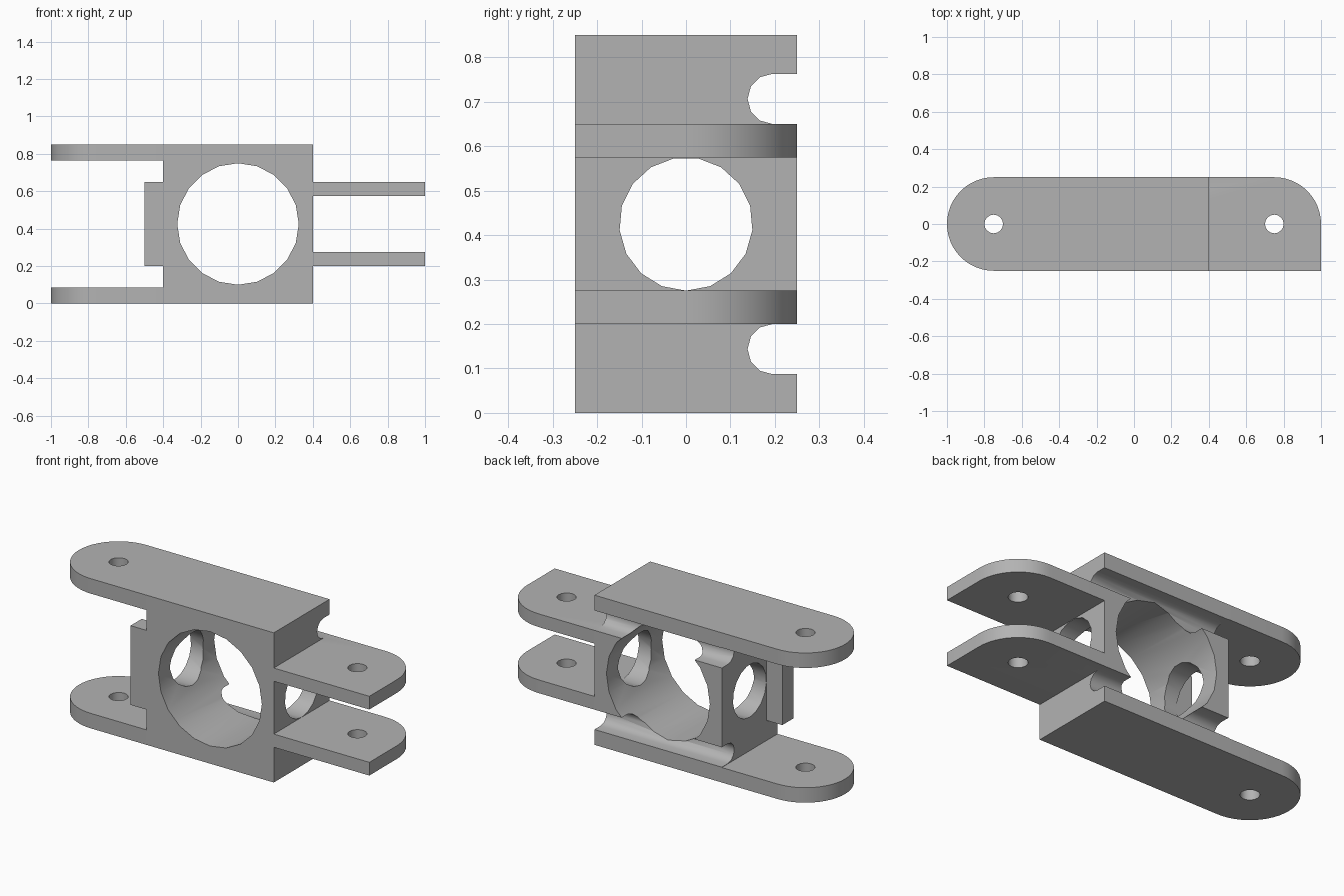
import bpy
from math import pi, sin, cos
from mathutils import Vector

cube = bpy.data.objects.get("Cube")
if cube:
    bpy.data.objects.remove(cube, do_unlink=True)

grey = bpy.data.materials.new("plain grey")
grey.use_nodes = True
colour = (0.45, 0.45, 0.45, 1)
grey.diffuse_color = colour
grey.node_tree.nodes["Principled BSDF"].inputs["Base Color"].default_value = colour

AXES = {"x": lambda a, b, t: (t, a, b),
        "y": lambda a, b, t: (a, t, b),
        "z": lambda a, b, t: (a, b, t)}


def prism(name, outline, axis, low, high):
    """Extrude a 2D outline along an axis."""
    n = len(outline)
    place = AXES[axis]
    verts = [place(a, b, t) for t in (low, high) for a, b in outline]
    faces = [tuple(range(n))[::-1], tuple(range(n, 2 * n))]
    faces += [(i, (i + 1) % n, n + (i + 1) % n, n + i) for i in range(n)]
    if axis == "y":
        faces = [f[::-1] for f in faces]
    mesh = bpy.data.meshes.new(name)
    mesh.from_pydata(verts, [], faces)
    mesh.materials.append(grey)
    obj = bpy.data.objects.new(name, mesh)
    bpy.context.collection.objects.link(obj)
    return obj


def arc(centre, radius, start, sweep, steps):
    return [(centre[0] + radius * cos(start + sweep * i / steps),
             centre[1] + radius * sin(start + sweep * i / steps))
            for i in range(steps + 1)]


def circle(centre, radius, sides, start=-pi / 2):
    return arc(centre, radius, start, 2 * pi, sides)[:-1]


def rect(a0, a1, b0, b1):
    return [(a0, b0), (a1, b0), (a1, b1), (a0, b1)]


def combine(target, tool, operation):
    """Apply a boolean and discard the tool."""
    mod = target.modifiers.new("combine", "BOOLEAN")
    mod.operation = operation
    mod.solver = "EXACT"
    mod.object = tool
    bpy.context.view_layer.objects.active = target
    bpy.ops.object.modifier_apply(modifier=mod.name)
    bpy.data.objects.remove(tool, do_unlink=True)


HALF, TOP, MID = 0.25, 0.85, 0.425
SLOT_R = 0.0565

# Central block with its front bore and smaller cross bore
link = prism("hinge_link", rect(-0.4, 0.4, -HALF, HALF), "z", 0, TOP)
combine(link, prism("main_bore", circle((0, MID), 0.325, 20), "y", -1, 1), "DIFFERENCE")
combine(link, prism("cross_bore", circle((0, MID), 0.15, 17), "x", -1, 1), "DIFFERENCE")

# Round-bottomed grooves along the back
for z in (0.1435, TOP - 0.1435):
    outline = arc((0.195, z), SLOT_R, pi / 2, pi, 6)
    outline += [(0.4, z - SLOT_R), (0.4, z + SLOT_R)]
    combine(link, prism("groove", outline, "x", -1, 1), "DIFFERENCE")

# Stop tab on the front edge of the right end
combine(link, prism("stop_tab", rect(-0.5, -0.39, -HALF, -0.15), "z", 0.2, 0.65), "UNION")

# Outer round-ended arms, flush with the top and bottom
for low, high in ((0, 0.085), (TOP - 0.085, TOP)):
    outline = arc((-0.75, 0), HALF, pi / 2, pi, 24) + [(0.4, -HALF), (0.4, HALF)]
    arm = prism("outer_arm", outline, "z", low, high)
    combine(arm, prism("pin_hole", circle((-0.75, 0), 0.05, 16), "z", -1, 2), "DIFFERENCE")
    combine(link, arm, "UNION")

# Inner arms, rounded on the back corner only
for low in (0.2, 0.575):
    outline = [(0.395, -HALF), (1, -HALF)] + arc((0.75, 0), HALF, 0, pi / 2, 12)
    outline.append((0.395, HALF))
    arm = prism("inner_arm", outline, "z", low, low + 0.075)
    combine(arm, prism("pin_hole", circle((0.75, 0), 0.05, 16), "z", -1, 2), "DIFFERENCE")
    combine(link, arm, "UNION")

# Smooth curved walls, crisp edges
bpy.ops.object.select_all(action="DESELECT")
link.select_set(True)
bpy.context.view_layer.objects.active = link
bpy.ops.object.shade_smooth_by_angle(angle=0.6)
